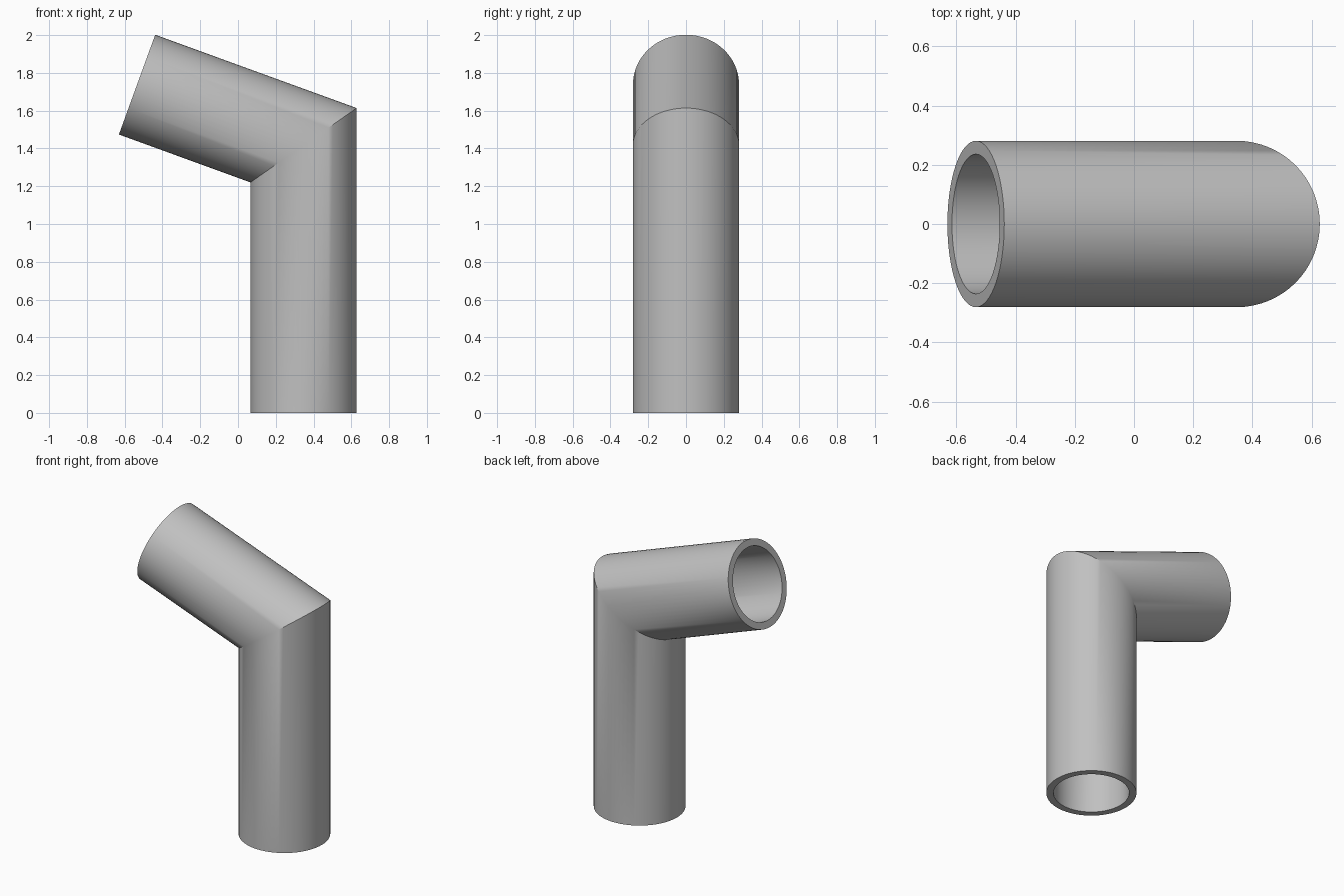
import bpy, bmesh
from math import sin, cos, tan, pi, radians
from mathutils import Vector

default = bpy.data.objects.get("Cube")
if default:
    bpy.data.objects.remove(default)

SEGMENTS = 64
OUTER, INNER = 0.281, 0.236
AXIS_X, BEND_Z = 0.347, 1.417       # where the two pipe axes meet
RISE = radians(20)                  # tilt of the upper arm
ARM = 0.938
MITRE = tan((pi / 2 - RISE) / 2)    # slope of the joint plane

grey = bpy.data.materials.new("plain grey")
grey.use_nodes = True
grey.diffuse_color = (0.53, 0.53, 0.53, 1)
grey.node_tree.nodes["Principled BSDF"].inputs["Base Color"].default_value = (0.53, 0.53, 0.53, 1)

bm = bmesh.new()
arm_offset = Vector((-cos(RISE), 0, sin(RISE))) * ARM


def wall_rings(radius):
    """Bottom, mitre and arm-end rings of one pipe wall."""
    rings = [[], [], []]
    for i in range(SEGMENTS):
        a = 2 * pi * i / SEGMENTS
        x, y = radius * cos(a), radius * sin(a)
        # the arm end is a circle square to the arm axis
        up = Vector((sin(RISE), 0, cos(RISE)))
        centre = Vector((AXIS_X, 0, BEND_Z)) + arm_offset
        points = (Vector((AXIS_X + x, y, 0)),
                  Vector((AXIS_X + x, y, BEND_Z + x * MITRE)),
                  centre + up * x + Vector((0, y, 0)))
        for ring, p in zip(rings, points):
            ring.append(bm.verts.new(p))
    return rings


def bridge(a, b):
    for i in range(SEGMENTS):
        j = (i + 1) % SEGMENTS
        bm.faces.new((a[i], a[j], b[j], b[i]))


# Outer wall, bore and the two open rims
outer, inner = wall_rings(OUTER), wall_rings(INNER)
for lower, upper in ((0, 1), (1, 2)):
    bridge(outer[lower], outer[upper])
    bridge(inner[upper], inner[lower])
bridge(inner[0], outer[0])
bridge(outer[2], inner[2])
bmesh.ops.recalc_face_normals(bm, faces=bm.faces)

mesh = bpy.data.meshes.new("mitred_pipe")
bm.to_mesh(mesh)
bm.free()
mesh.materials.append(grey)
pipe = bpy.data.objects.new("mitred_pipe", mesh)
bpy.context.collection.objects.link(pipe)

# Smooth walls, sharp rims and joint
bpy.ops.object.select_all(action="DESELECT")
pipe.select_set(True)
bpy.context.view_layer.objects.active = pipe
bpy.ops.object.shade_smooth_by_angle(angle=radians(30))
